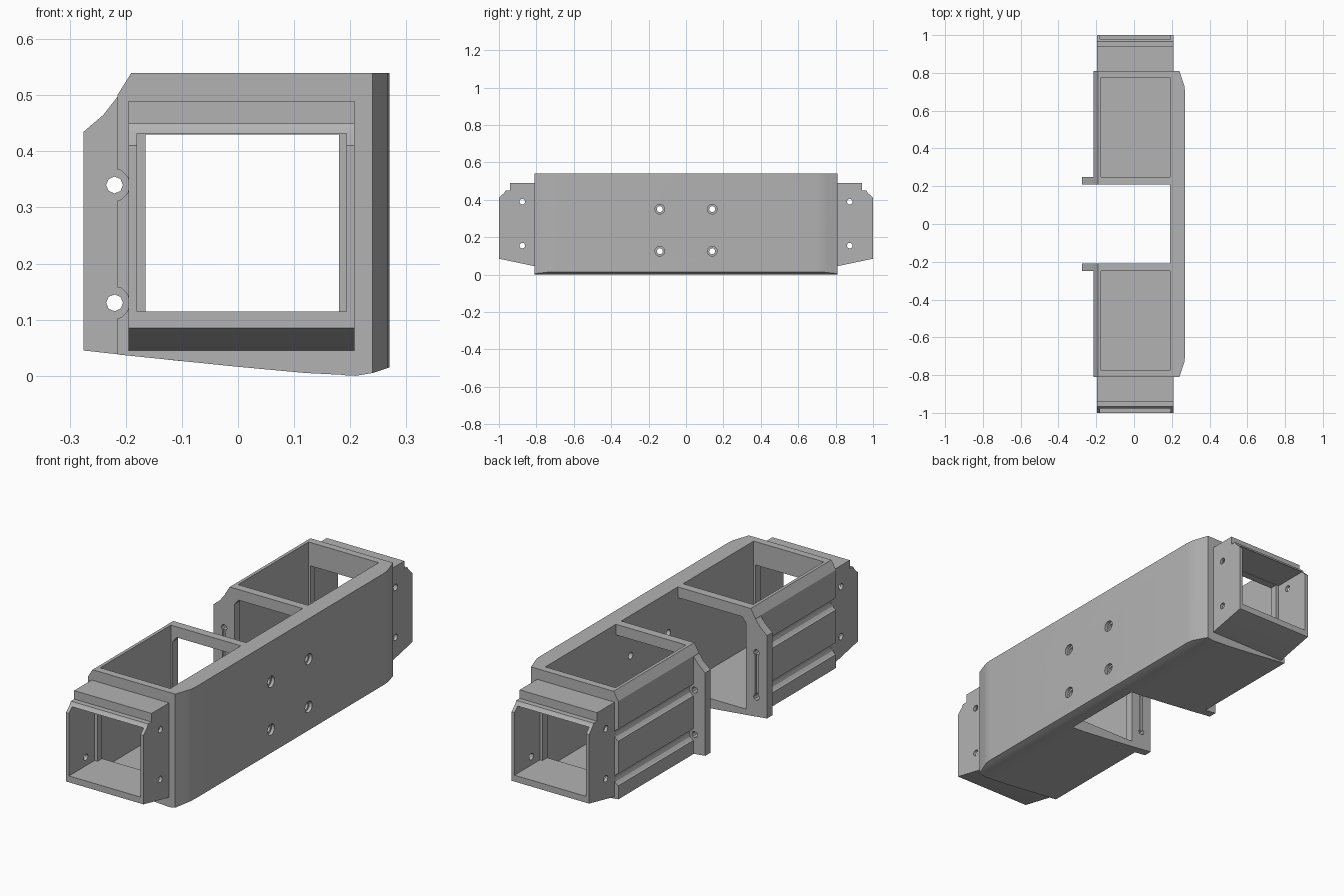
import bpy, bmesh, math
from mathutils import Vector

cube = bpy.data.objects.get("Cube")
if cube:
    bpy.data.objects.remove(cube)

mat = bpy.data.materials.new("plain grey")
mat.use_nodes = True
GREY = (0.45, 0.45, 0.45, 1)
mat.diffuse_color = GREY
mat.node_tree.nodes["Principled BSDF"].inputs["Base Color"].default_value = GREY


def prism(name, points, axis, start, end):
    """Extrude a 2D outline along x, y or z."""
    place = {"x": lambda a, b, t: (t, a, b),
             "y": lambda a, b, t: (a, t, b),
             "z": lambda a, b, t: (a, b, t)}[axis]
    bm = bmesh.new()
    face = bm.faces.new([bm.verts.new(place(a, b, start)) for a, b in points])
    new = bmesh.ops.extrude_face_region(bm, geom=[face])["geom"]
    shift = Vector(place(0, 0, end - start))
    bmesh.ops.translate(bm, vec=shift, verts=[v for v in new if isinstance(v, bmesh.types.BMVert)])
    bmesh.ops.recalc_face_normals(bm, faces=bm.faces)
    mesh = bpy.data.meshes.new(name)
    bm.to_mesh(mesh)
    bm.free()
    obj = bpy.data.objects.new(name, mesh)
    bpy.context.collection.objects.link(obj)
    mesh.materials.append(mat)
    return obj


def box(name, x, y, z):
    return prism(name, [(x[0], y[0]), (x[1], y[0]), (x[1], y[1]), (x[0], y[1])], "z", *z)


def rod(name, center, radius, axis, start, end, sides=16):
    ring = [(center[0] + radius * math.cos(math.tau * i / sides),
             center[1] + radius * math.sin(math.tau * i / sides)) for i in range(sides)]
    return prism(name, ring, axis, start, end)


def combine(target, tool, operation="DIFFERENCE"):
    """Apply a boolean and discard the helper object."""
    mod = target.modifiers.new("bool", "BOOLEAN")
    mod.operation, mod.solver, mod.object = operation, "EXACT", tool
    bpy.context.view_layer.objects.active = target
    bpy.ops.object.modifier_apply(modifier=mod.name)
    bpy.data.objects.remove(tool)


def side_span(side, near, far):
    return sorted((side * near, side * far))


# Long spine plate with a rounded lower edge
spine = [(0.19, 0.001), (0.21, 0), (0.24, 0.005), (0.27, 0.015),
         (0.27, 0.54), (0.19, 0.54)]
frame = prism("frame", spine, "y", -0.81, 0.81)

for s in (-1, 1):
    # Softened spine ends
    corner = [(0.24, s * 0.82), (0.24, s * 0.81), (0.259, s * 0.755),
              (0.267, s * 0.73), (0.27, s * 0.70), (0.3, s * 0.70), (0.3, s * 0.82)]
    combine(frame, prism("corner_cutter", corner, "z", -0.1, 0.7))

    # Countersunk mounting holes in the spine
    for z in (0.125, 0.35):
        combine(frame, rod("mount_hole", (s * 0.14, z), 0.016, "x", 0.1, 0.3))
        combine(frame, rod("mount_recess", (s * 0.14, z), 0.026, "x", 0.255, 0.3))

    # Open-topped bay
    outline = [(-0.215, 0.038), (0, 0.016), (0.12, 0.005), (0.2, 0.001),
               (0.2, 0.54), (-0.19, 0.54), (-0.215, 0.50)]
    bay = prism("bay", outline, "y", *side_span(s, 0.21, 0.81))

    # Inner flange with a swept upper corner
    flange = [(-0.275, 0.045), (-0.1, 0.026), (-0.1, 0.54), (-0.19, 0.54),
              (-0.215, 0.497), (-0.24, 0.465), (-0.275, 0.435)]
    combine(bay, prism("flange", flange, "y", *side_span(s, 0.21, 0.25)), "UNION")

    # Bay cavity and the windows in both end walls
    combine(bay, box("cavity", (-0.175, 0.19), side_span(s, 0.25, 0.775), (0.06, 0.6)))
    window = [(-0.165, 0.06), (0.19, 0.06), (0.19, 0.49), (-0.145, 0.49), (-0.165, 0.465)]
    combine(bay, prism("inner_window", window, "y", *side_span(s, 0.15, 0.3)))
    combine(bay, box("end_window", (-0.165, 0.18), side_span(s, 0.7, 0.9), (0.115, 0.43)))

    # Side grooves, flange bolt holes and the slot joining them
    for z in (0.13, 0.34):
        combine(bay, rod("groove", (-0.223, z), 0.03, "y", *side_span(s, 0.25, 0.85), 12))
        combine(bay, rod("bolt_hole", (-0.22, z), 0.015, "y", *side_span(s, 0.15, 0.3), 8))
    combine(bay, box("slot", (-0.228, -0.212), side_span(s, 0.19, 0.222), (0.13, 0.34)))
    combine(frame, bay, "UNION")

    # End connector sleeve with a stepped top and sloping underside
    shape = [(0.80, 0.045), (0.81, 0.045), (1, 0.085), (1, 0.41), (0.972, 0.437),
             (0.965, 0.45), (0.94, 0.45), (0.94, 0.49), (0.80, 0.49)]
    name = "front_connector" if s < 0 else "back_connector"
    sleeve = prism(name, [(s * y, z) for y, z in shape], "x", -0.195, 0.208)
    combine(sleeve, box("sleeve_opening", (-0.18, 0.193), side_span(s, 0.81, 1.1), (0.115, 0.432)))
    combine(sleeve, box("sleeve_window", (-0.165, 0.18), side_span(s, 0.7, 0.9), (0.115, 0.43)))
    for z in (0.155, 0.39):
        combine(sleeve, rod("screw_hole", (s * 0.875, z), 0.015, "x", -0.3, 0.3))

for obj in list(bpy.context.collection.objects):
    if obj.type == "MESH" and obj.name in ("frame", "front_connector", "back_connector"):
        bpy.ops.object.select_all(action="DESELECT")
        obj.select_set(True)
        bpy.context.view_layer.objects.active = obj
        bpy.ops.object.shade_smooth_by_angle(angle=math.radians(20))
